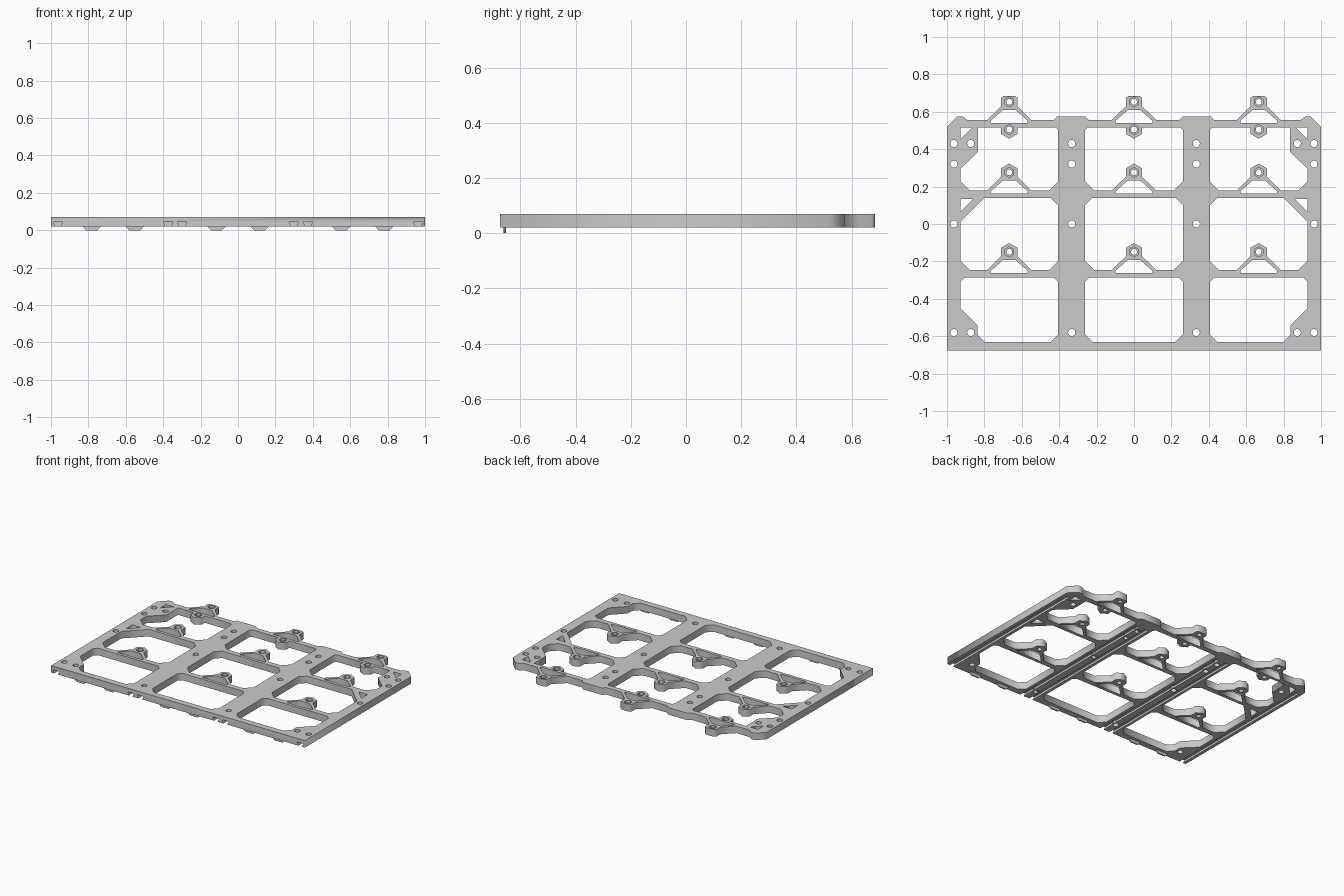
import bpy, bmesh
from math import sin, cos, pi, radians

if "Cube" in bpy.data.objects:
    bpy.data.objects.remove(bpy.data.objects["Cube"])

A, B, C, D = 0.555, 0.178, -0.247, -0.63       # upper edges of the cross bars
BAR = 0.038
Z0, Z1 = 0.02, 0.07
loops = []

def ngon(cx, cy, r, n):
    return [(cx + r * sin(2 * pi * i / n), cy + r * cos(2 * pi * i / n)) for i in range(n)]

def mirrored(pts):
    return [(-x, y) for x, y in pts]

def bump(cx, t, flat=False):
    # raised bracket outline, left to right
    half = [(-.12, 0), (-.043, .075), (-.043, .12)]
    tip = [(-.028, .13), (.028, .13)] if flat else [(0, .145)]
    pts = half + tip + mirrored(half)[::-1]
    return [(cx + x, t + y) for x, y in pts]

def side(x, s, top, bot, a, b):
    # chamfered window side, top to bottom; s points into the window
    return [(x + s * a, top), (x, top - a), (x, bot + b), (x + s * b, bot)]

def window(cx, top, bot, a, b, left=None, bracket=True, hanger=False):
    pts = left or side(cx - .262, 1, top, bot, a, b)
    pts = pts + (bump(cx, bot) if bracket else [])
    pts += side(cx + .262, -1, top, bot, a, b)[::-1]
    if hanger:
        pts += [(cx + .043, top), (cx + .043, .481), (cx, .456), (cx - .043, .481), (cx - .043, top)]
    return pts

# outer outline, built left half then mirrored
left_half = [(0.0, -.675), (-1, -.675), (-1, .52), (-.945, .575), (-.915, .575), (-.89, A)]
left_half += bump(-.667, A, True)
left_half += [(-.43, A), (-.41, .575), (-.26, .575), (-.24, A)]
mid = bump(0, A, True)
loops.append(left_half[1:] + mid + mirrored(left_half[1:])[::-1])

# windows: (top, bottom, top chamfer, bottom chamfer, bracket, hanger, outer column left side)
rows = [
    (A - BAR, B, .015, .05, True, True,
     [(-.835, A - BAR), (-.835, .385), (-.928, .295), (-.928, .23), (-.876, B)]),
    (B - BAR, C, .04, .05, True, False,
     [(-.80, B - BAR), (-.928, .012), (-.928, C + .05), (-.878, C)]),
    (C - BAR, D, .025, .04, False, False,
     [(-.905, C - BAR), (-.928, C - BAR - .023), (-.928, -.45), (-.838, -.54), (-.838, -.59), (-.80, D)]),
]
for top, bot, a, b, br, hang, outer in rows:
    loops.append(window(0, top, bot, a, b, None, br, hang))
    w = window(-.667, top, bot, a, b, outer, br, hang)
    loops += [w, mirrored(w)]

# corner triangles
for t in ([(-.928, .515), (-.865, .515), (-.928, .452)], [(-.928, .135), (-.858, .135), (-.928, .065)]):
    loops += [t, mirrored(t)]

# bracket openings and nut bores
nuts = []
for cx in (-.667, 0, .667):
    for t in (A, B, C):
        loops.append([(cx - .098, t - .016), (cx + .098, t - .016), (cx + .098, t - .003),
                      (cx + .033, t + .055), (cx - .033, t + .055), (cx - .098, t - .003)])
        nuts.append((cx, t + .098))
    nuts.append((cx, .505))
for x, y in nuts:
    loops.append(ngon(x, y, .016, 12))

# screw holes
for x, y in [(-.963, .43), (-.873, .43), (-.963, .32), (-.963, 0), (-.963, -.58), (-.873, -.58),
             (-.333, .43), (-.333, .32), (-.333, 0), (-.333, -.58)]:
    loops += [ngon(x, y, .019, 20), ngon(-x, y, .019, 20)]

def mesh_object(name, bm):
    bmesh.ops.recalc_face_normals(bm, faces=bm.faces[:])
    me = bpy.data.meshes.new(name)
    bm.to_mesh(me)
    bm.free()
    ob = bpy.data.objects.new(name, me)
    bpy.context.collection.objects.link(ob)
    return ob

# filled 2D curve extruded into the plate
cu = bpy.data.curves.new("frame_profile", 'CURVE')
cu.dimensions, cu.fill_mode, cu.extrude = '2D', 'BOTH', (Z1 - Z0) / 2
for pts in loops:
    sp = cu.splines.new('POLY')
    sp.points.add(len(pts) - 1)
    for p, (x, y) in zip(sp.points, pts):
        p.co = (x, y, 0, 1)
    sp.use_cyclic_u = True
tmp = bpy.data.objects.new("frame_profile", cu)
bpy.context.collection.objects.link(tmp)
me = bpy.data.meshes.new_from_object(tmp.evaluated_get(bpy.context.evaluated_depsgraph_get()))
bpy.data.objects.remove(tmp)
bm = bmesh.new()
bm.from_mesh(me)
bmesh.ops.translate(bm, verts=bm.verts[:], vec=(0, 0, (Z0 + Z1) / 2))
bmesh.ops.remove_doubles(bm, verts=bm.verts[:], dist=1e-5)
frame = mesh_object("frame_plate", bm)

def prism(bm, ring, vec):
    f = bm.faces.new([bm.verts.new(p) for p in ring])
    ext = bmesh.ops.extrude_face_region(bm, geom=[f], use_keep_orig=True)
    bmesh.ops.translate(bm, vec=vec, verts=[v for v in ext['geom'] if isinstance(v, bmesh.types.BMVert)])

# cutter: dovetail channels under the rails and nut pockets on top
bm = bmesh.new()
for x in (-.963, -.373, -.298, .298, .373, .963):
    prism(bm, [(x - .013, -.70, Z0 - .003), (x + .013, -.70, Z0 - .003),
               (x + .025, -.70, .044), (x - .025, -.70, .044)], (0, 1.18, 0))
for x, y in nuts:
    prism(bm, [(u, v, Z1 - .02) for u, v in ngon(x, y, .027, 6)], (0, 0, .04))
cutter = mesh_object("cutter", bm)
cutter.hide_render = True
mod = frame.modifiers.new("cut", 'BOOLEAN')
mod.operation, mod.solver, mod.object = 'DIFFERENCE', 'EXACT', cutter
bpy.context.view_layer.objects.active = frame
frame.select_set(True)
bpy.ops.object.modifier_apply(modifier="cut")
bpy.data.objects.remove(cutter)

# locating tabs under the front bar
bm = bmesh.new()
for cx in (-.667, 0, .667):
    for s in (-1, 1):
        x = cx + s * .115
        prism(bm, [(x - .05, -.662, Z0 + .002), (x - .03, -.662, 0),
                   (x + .03, -.662, 0), (x + .05, -.662, Z0 + .002)], (0, .01, 0))
mesh_object("locating_tabs", bm)
